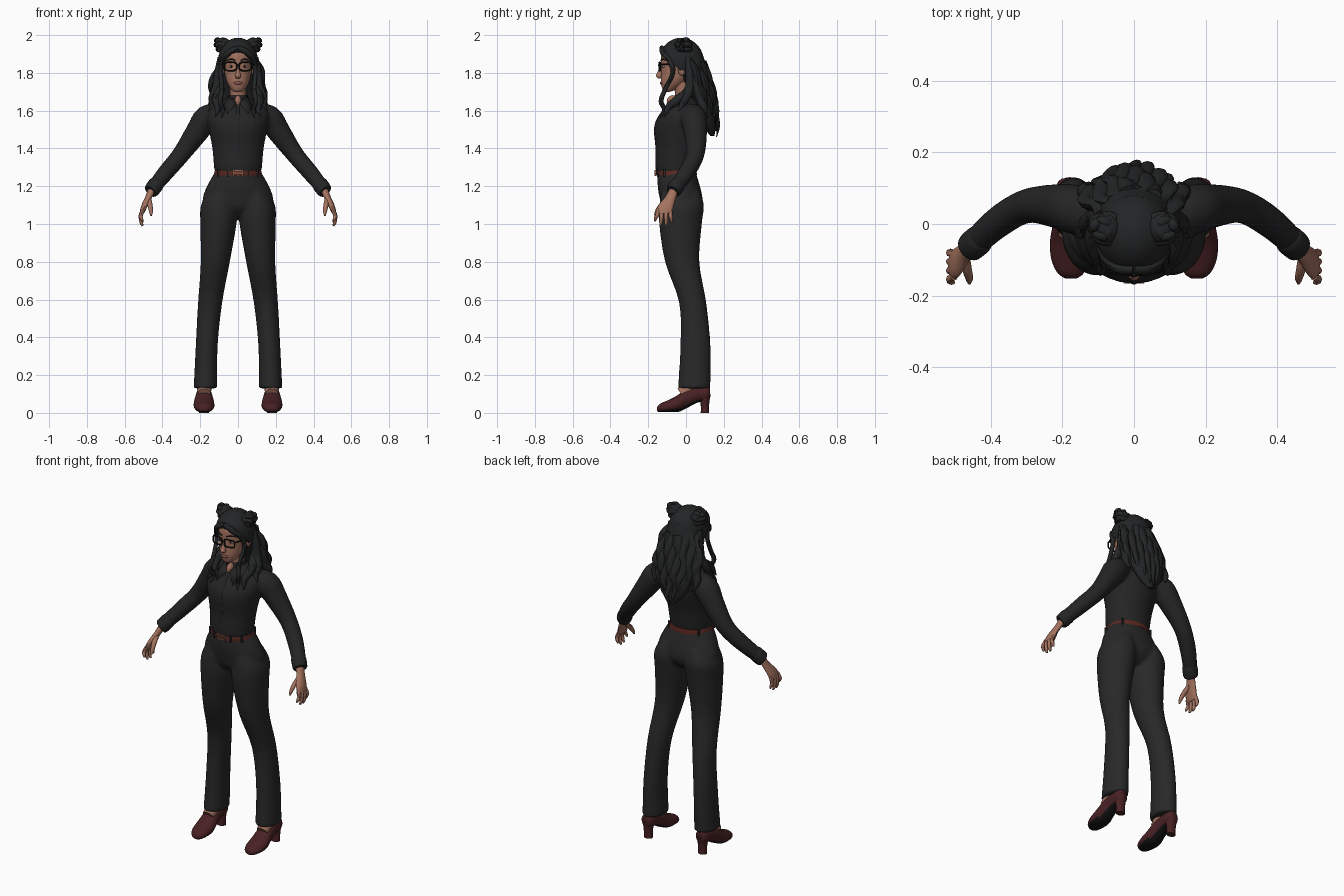
import bpy, bmesh, math, random
from mathutils import Vector, Matrix

random.seed(4)


def material(name, *rgb):
    m = bpy.data.materials.new(name)
    m.diffuse_color = (*rgb, 1)
    return m


HAIR = material("hair_black", .017, .018, .019)
SHIRT = material("shirt_black", .018, .018, .019)
TROUSER = material("trouser_charcoal", .021, .021, .021)
SKIN = material("skin", .37, .17, .115)
SHOE = material("shoe_burgundy", .065, .015, .017)
BELT = material("belt_brown", .10, .02, .015)
BLACK = material("plain_black", .006, .006, .007)
LIPS = material("lips", .25, .09, .07)
METAL = material("buckle_copper", .35, .16, .10)
WHITE = material("eye_white", .5, .45, .42)


def spline(pts, k):
    """Catmull-Rom resampling of tuples of any length."""
    out = []
    for i in range(len(pts) - 1):
        p = [pts[min(max(i + j, 0), len(pts) - 1)] for j in (-1, 0, 1, 2)]
        for s in range(k):
            t = s / k
            out.append([.5 * (2*b + (c-a)*t + (2*a-5*b+4*c-d)*t*t + (3*b-a-3*c+d)*t**3)
                        for a, b, c, d in zip(*p)])
    return out + [list(pts[-1])]


def skin_rings(bm, rings, n):
    """Join (centre, u, v) ellipses into a closed shell."""
    loops = []
    for c, u, v in rings:
        loops.append([bm.verts.new(c + u*math.cos(2*math.pi*i/n) + v*math.sin(2*math.pi*i/n))
                      for i in range(n)])
    for a, b in zip(loops, loops[1:]):
        for i in range(n):
            bm.faces.new((a[i], a[(i+1) % n], b[(i+1) % n], b[i]))
    bm.faces.new(loops[0])
    bm.faces.new(loops[-1])


def loft(bm, pts, n=24, k=4, axis='z'):
    """Rings (x, y, z, rx, r2) lying flat, or upright when axis is y."""
    side = Vector((0, 1, 0)) if axis == 'z' else Vector((0, 0, 1))
    skin_rings(bm, [(Vector(p[:3]), Vector((p[3], 0, 0)), side*p[4]) for p in spline(pts, k)], n)


def tube(bm, pts, n=8, k=4, flat=1):
    """Round tube through (x, y, z, r)."""
    q = spline(pts, k)
    c = [Vector(p[:3]) for p in q]
    rings = []
    for i, p in enumerate(q):
        t = (c[min(i+1, len(c)-1)] - c[max(i-1, 0)]).normalized()
        ref = Vector((0, 1, 0)) if abs(t.y) < .9 else Vector((1, 0, 0))
        u = t.cross(ref).normalized()
        rings.append((c[i], u*p[3], u.cross(t)*p[3]*flat))
    skin_rings(bm, rings, n)


def ball(bm, c, r, n=16):
    bmesh.ops.create_uvsphere(bm, u_segments=n, v_segments=n*2//3, radius=1,
                              matrix=Matrix.Translation(c) @ Matrix.Diagonal((*r, 1)))


def box(bm, c, s):
    bmesh.ops.create_cube(bm, size=1, matrix=Matrix.Translation(c) @ Matrix.Diagonal((*s, 1)))


def finish(name, bm, mat, mirror=False, voxel=0, angle=45):
    bmesh.ops.recalc_face_normals(bm, faces=bm.faces)
    me = bpy.data.meshes.new(name)
    bm.to_mesh(me)
    bm.free()
    me.materials.append(mat)
    ob = bpy.data.objects.new(name, me)
    bpy.context.collection.objects.link(ob)
    for p in me.polygons:
        p.use_smooth = True
    if mirror:
        ob.modifiers.new("mirror", 'MIRROR').use_mirror_merge = False
    if voxel:
        r = ob.modifiers.new("blend", 'REMESH')
        r.mode, r.voxel_size, r.use_smooth_shade = 'VOXEL', voxel, True
        s = ob.modifiers.new("relax", 'SMOOTH')
        s.factor, s.iterations = .5, 4
    else:
        bpy.ops.object.select_all(action='DESELECT')
        ob.select_set(True)
        bpy.context.view_layer.objects.active = ob
        bpy.ops.object.shade_smooth_by_angle(angle=math.radians(angle))
    return ob


def part(name, mat, fn, *args, mirror=False, **kw):
    bm = bmesh.new()
    fn(bm, *args, **kw)
    return finish(name, bm, mat, mirror)


# Trousers: legs and hips blended together
bm = bmesh.new()
loft(bm, [(.172, .043, .13, .063, .086), (.166, .05, .35, .058, .08), (.148, .036, .58, .064, .072),
          (.12, -.02, .8, .077, .091), (.104, -.029, 1.0, .096, .113), (.1, -.023, 1.1, .096, .118),
          (.08, -.03, 1.18, .07, .1)])
loft(bm, [(0, -.02, 1.04, .08, .06), (0, -.023, 1.08, .17, .1), (0, -.025, 1.13, .188, .113),
          (0, -.038, 1.2, .165, .112), (0, -.05, 1.275, .122, .101)])
finish("trousers", bm, TROUSER, True, .009)

# Shirt: torso and sleeves blended together
bm = bmesh.new()
loft(bm, [(0, -.052, 1.262, .117, .1), (0, -.055, 1.3, .127, .108), (0, -.045, 1.4, .136, .114),
          (0, -.035, 1.5, .155, .132), (0, -.025, 1.56, .166, .126), (0, -.01, 1.615, .15, .098),
          (0, -.01, 1.648, .09, .07), (0, -.01, 1.67, .052, .05)])
tube(bm, [(.1, .02, 1.58, .058), (.165, .04, 1.56, .069), (.215, .05, 1.49, .062), (.3, .05, 1.37, .048),
          (.38, .005, 1.275, .044), (.455, -.063, 1.183, .037)], n=20)
finish("shirt", bm, SHIRT, True, .009)
part("cuff", SHIRT, tube, [(.427, -.037, 1.218, .037), (.435, -.045, 1.208, .042),
                           (.456, -.064, 1.18, .041), (.463, -.07, 1.172, .036)], n=20, mirror=True)
part("button_strip", SHIRT, tube, [(0, -.157, 1.29, .009), (0, -.156, 1.4, .009), (0, -.164, 1.5, .009),
                                   (0, -.147, 1.56, .009), (0, -.104, 1.62, .008)], flat=.6)

# Collar band and folded points
part("collar_band", SHIRT, loft, [(0, -.012, 1.63, .066, .06), (0, -.012, 1.66, .056, .052),
                                  (0, -.012, 1.682, .051, .046)])
bm = bmesh.new()
bm.faces.new([bm.verts.new(p) for p in ((.008, -.095, 1.645), (.05, -.05, 1.68), (.075, -.085, 1.63),
                                        (.056, -.13, 1.585))])
flap = finish("collar_point", bm, SHIRT, True)
flap.modifiers.new("thickness", 'SOLIDIFY').thickness = .012

# Belt with buckle and loops
part("belt", BELT, loft, [(0, -.05, 1.256, .128, .108), (0, -.051, 1.27, .126, .108),
                          (0, -.052, 1.285, .122, .107)], n=40)
bm = bmesh.new()
for s in (-1, 1):
    box(bm, (0, -.162, 1.27 + s*.014), (.056, .008, .006))
    box(bm, (s*.025, -.162, 1.27), (.006, .008, .03))
box(bm, (0, -.162, 1.27), (.05, .006, .004))
finish("buckle", bm, METAL)
bm = bmesh.new()
for a in (40, -35, -65):
    a = math.radians(a)
    box(bm, (.128*math.cos(a), -.05 + .11*math.sin(a), 1.27), (.01, .01, .04))
finish("belt_loops", bm, TROUSER, True)

# Shoes: upper with dark sole underneath, block heel, ankle
bm = bmesh.new()
loft(bm, [(.176, -.153, .02, .014, .01), (.177, -.138, .025, .036, .023), (.179, -.1, .033, .052, .032),
          (.18, -.05, .046, .055, .044), (.18, 0, .075, .047, .052), (.18, .06, .098, .04, .044),
          (.18, .11, .102, .036, .042), (.18, .127, .104, .022, .03)], axis='y')
for v in bm.verts:
    v.co.z = max(v.co.z, .004)
shoe = finish("shoe", bm, SHOE, True)
shoe.data.materials.append(BLACK)
for p in shoe.data.polygons:
    if p.normal.z < -.6:
        p.material_index = 1
part("shoe_heel", SHOE, loft, [(.18, .1, 0, .026, .022), (.18, .1, .05, .027, .023),
                               (.18, .097, .1, .036, .034)], mirror=True)
part("ankle", SKIN, tube, [(.179, -.025, .1, .034), (.178, .01, .13, .038), (.175, .04, .2, .036)],
     n=16, mirror=True)

# Hands
bm = bmesh.new()
loft(bm, [(.452, -.06, 1.19, .022, .026), (.472, -.08, 1.145, .019, .029), (.493, -.105, 1.1, .018, .041),
          (.507, -.115, 1.062, .013, .041), (.509, -.116, 1.054, .008, .034)], n=16)
for i, (dy, tip) in enumerate(((-.017, 1.015), (-.008, .992), (0, .99), (.007, 1.008))):
    y = -.147 + i*.021
    tube(bm, [(.503, y, 1.075, .011), (.515, y + dy*.4, 1.045, .0108), (.512, y + dy*.8, tip + .018, .0095),
              (.505, y + dy, tip, .005)])
tube(bm, [(.473, -.09, 1.135, .014), (.466, -.13, 1.1, .0135), (.461, -.152, 1.07, .011),
          (.46, -.165, 1.045, .005)])
finish("hand", bm, SKIN, True)

# Head, nose, neck and ears
bm = bmesh.new()
loft(bm, [(0, -.1, 1.7, .018, .014), (0, -.088, 1.713, .036, .036), (0, -.066, 1.75, .058, .067),
          (0, -.042, 1.8, .071, .089), (0, -.034, 1.85, .078, .098), (0, -.034, 1.9, .077, .097),
          (0, -.03, 1.95, .06, .075), (0, -.03, 1.975, .02, .03)], n=32)
loft(bm, [(0, -.124, 1.845, .008, .008), (0, -.137, 1.805, .011, .014), (0, -.143, 1.783, .016, .016),
          (0, -.135, 1.77, .01, .01)], n=12)
tube(bm, [(0, -.03, 1.76, .046), (0, -.016, 1.7, .042), (0, -.01, 1.62, .05)], n=20)
ball(bm, (0, -.07, 1.65), (.018, .032, .032))
for s in (-1, 1):
    ball(bm, (s*.085, -.022, 1.82), (.014, .021, .035))
finish("head", bm, SKIN)

# Face features
part("lips", LIPS, ball, (0, -.128, 1.746), (.024, .01, .009))
part("eye", WHITE, ball, (.035, -.117, 1.834), (.015, .006, .007), mirror=True)
part("iris", BLACK, ball, (.035, -.121, 1.834), (.007, .004, .007), mirror=True)
part("eyebrow", HAIR, tube, [(.014, -.133, 1.866, .003), (.038, -.124, 1.873, .004), (.062, -.097, 1.864, .002)],
     mirror=True)

# Glasses: rounded frames, bridge and side arms
bm = bmesh.new()
frame = []
for i in range(25):
    a = 2*math.pi*i/24
    c, s = math.cos(a), math.sin(a)
    x = .039 + .032*math.copysign(abs(c)**.5, c)
    frame.append((x, -.142 + .2*max(x - .03, 0), 1.834 + .022*math.copysign(abs(s)**.5, s), .0042))
tube(bm, frame, n=6, k=1)
tube(bm, [(0, -.146, 1.84, .004), (.009, -.143, 1.84, .004)], n=6)
tube(bm, [(.071, -.133, 1.845, .004), (.084, -.09, 1.845, .004), (.09, -.02, 1.84, .004)], n=6)
finish("glasses", bm, BLACK, True)

# Hair cap trimmed along the hairline
bm = bmesh.new()
ball(bm, (0, -.025, 1.86), (.106, .119, .126), 32)
cut = bmesh.ops.bisect_plane(bm, geom=bm.verts[:] + bm.edges[:] + bm.faces[:], plane_co=(0, -.12, 1.9),
                             plane_no=(0, -1, -1), clear_outer=True)
bmesh.ops.holes_fill(bm, edges=[e for e in cut['geom_cut'] if isinstance(e, bmesh.types.BMEdge)])
finish("hair_cap", bm, HAIR)

# Twin buns with coiled strands
bm = bmesh.new()
ball(bm, (.077, -.012, 1.945), (.042, .045, .04))
for h, r in ((-.02, .037), (.004, .036), (.026, .022)):
    tube(bm, [(.077 + h*.5 + r*math.cos(i*math.pi/6), -.012 + r*math.sin(i*math.pi/6),
               1.945 + h + .004*math.sin(i*2.1), .0135 + .002*math.sin(i*1.7)) for i in range(13)], k=2)
finish("hair_bun", bm, HAIR, True)

# Long back hair
part("back_hair", HAIR, loft, [(0, 0, 1.92, .08, .08), (0, .02, 1.85, .1, .083), (0, .045, 1.77, .103, .068),
                               (0, .078, 1.7, .112, .058), (0, .105, 1.62, .112, .05), (0, .12, 1.55, .09, .04),
                               (0, .13, 1.5, .055, .026), (0, .14, 1.465, .02, .01)])
bm = bmesh.new()
for i in range(9):
    f = (i - 4)/4
    end = 1.46 + .07*abs(f) + random.uniform(0, .03)
    pts = []
    for j in range(8):
        t = j/7
        z = 1.86 + (end - 1.86)*t
        wave = .009*math.sin(j*1.9 + i*2.3)
        y = .09 + .075*math.sin(min(t*1.15, 1)*math.pi/2) - .065*f*f
        pts.append((f*(.085 + .045*math.sin(t*math.pi)) + wave, y + wave*.8, z, .023*(1 - t**3) + .003))
    tube(bm, pts, flat=.7)
finish("back_locks", bm, HAIR)

# Side locks, fringe and strands over the shoulders
bm = bmesh.new()
tube(bm, [(.0, -.128, 1.935, .012), (.048, -.122, 1.908, .016), (.082, -.085, 1.865, .016),
          (.092, -.07, 1.8, .012), (.086, -.112, 1.71, .012), (.094, -.132, 1.65, .013),
          (.08, -.115, 1.605, .011), (.088, -.135, 1.565, .003)])
tube(bm, [(.09, .01, 1.88, .018), (.106, .02, 1.79, .022), (.112, .02, 1.72, .025), (.135, 0, 1.665, .022),
          (.132, -.02, 1.63, .017), (.155, -.04, 1.595, .003)])
tube(bm, [(.09, .03, 1.85, .02), (.1, .03, 1.76, .025), (.1, .01, 1.7, .027), (.115, -.04, 1.66, .025),
          (.105, -.09, 1.62, .02), (.12, -.115, 1.57, .003)])
tube(bm, [(.095, .05, 1.82, .022), (.118, .06, 1.73, .026), (.125, .08, 1.66, .026), (.14, .095, 1.61, .02),
          (.125, .115, 1.56, .004)])
finish("side_locks", bm, HAIR, True)
